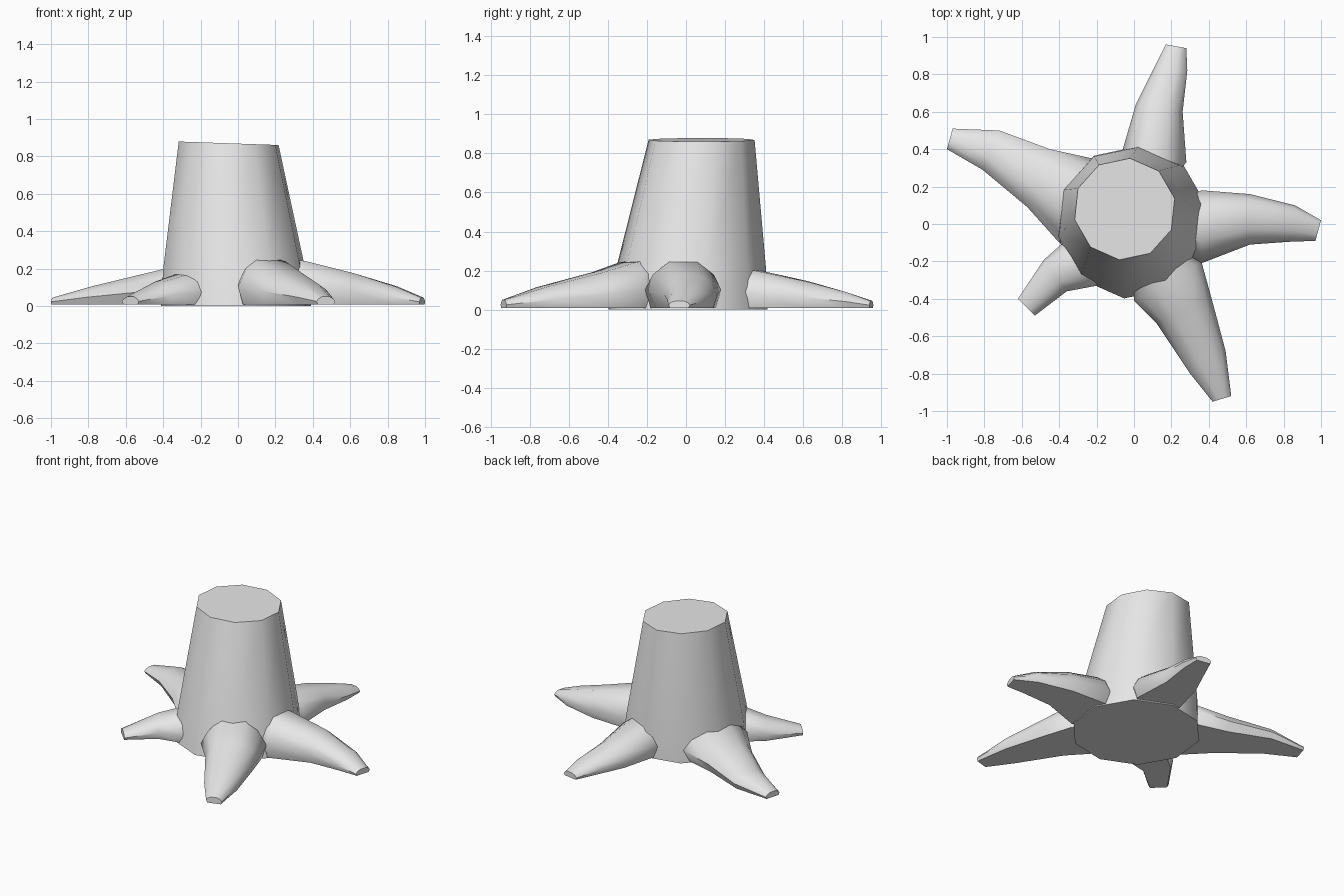
import bpy
import bmesh
from math import cos, sin, radians, tau
from mathutils import Vector

cube = bpy.data.objects.get("Cube")
if cube:
    bpy.data.objects.remove(cube, do_unlink=True)

# One plain grey for the whole stump
grey = bpy.data.materials.new("light_grey")
grey.use_nodes = True
grey.diffuse_color = (0.8, 0.8, 0.8, 1)
for node in grey.node_tree.nodes:
    if node.type == 'BSDF_PRINCIPLED':
        node.inputs["Base Color"].default_value = (0.8, 0.8, 0.8, 1)


def loft(name, rings):
    """Skin a list of equal point rings and cap both ends."""
    bm = bmesh.new()
    loops = [[bm.verts.new(point) for point in ring] for ring in rings]
    for lower, upper in zip(loops, loops[1:]):
        count = len(lower)
        for i in range(count):
            j = (i + 1) % count
            bm.faces.new((lower[i], lower[j], upper[j], upper[i]))
    bm.faces.new(loops[0])
    bm.faces.new(loops[-1])
    bmesh.ops.recalc_face_normals(bm, faces=bm.faces)
    mesh = bpy.data.meshes.new(name)
    bm.to_mesh(mesh)
    bm.free()
    mesh.materials.append(grey)
    obj = bpy.data.objects.new(name, mesh)
    bpy.context.collection.objects.link(obj)
    bpy.ops.object.select_all(action='DESELECT')
    obj.select_set(True)
    bpy.context.view_layer.objects.active = obj
    bpy.ops.object.shade_smooth_by_angle(angle=radians(48))
    return obj


# Trunk: leaning ten-sided taper with a slightly sloping cut top
def trunk_ring(x, y, z, radius, slope=0):
    ring = []
    for i in range(10):
        a = radians(84) + tau * i / 10
        dx, dy = radius * cos(a), radius * sin(a)
        ring.append((x + dx, y + dy, z + slope * dx))
    return ring


loft("trunk", [
    trunk_ring(-0.01, 0.01, 0, 0.41),
    trunk_ring(-0.02, 0.025, 0.2, 0.388),
    trunk_ring(-0.05, 0.08, 0.87, 0.273, -0.035),
])

# Root cross-section: flat underside, rounded top (half width, height)
half = [(0.85, 0), (1, 0.4), (0.8, 0.74), (0.4, 1)]
section = half + [(-u, v) for u, v in reversed(half)]
GROUND = 0.008


def root_ring(left, right, height):
    middle = (left + right) / 2
    across = (left - right) / 2
    ring = []
    for u, v in section:
        p = middle + across * u
        ring.append((p.x, p.y, GROUND + v * (height - GROUND)))
    return ring


def root(name, stations):
    """Stations: left edge x, y, right edge x, y, height, from trunk to tip."""
    rings = []
    for lx, ly, rx, ry, height in stations:
        left, right = Vector((lx, ly)), Vector((rx, ry))
        if not rings:  # bury the inner end in the trunk
            rings.append(root_ring(left * 0.6, right * 0.6, height * 1.1))
        rings.append(root_ring(left, right, height))
    loft(name, rings)


root("left_root", [
    (0.36, 0.18, 0.36, -0.21, 0.24),
    (0.62, 0.16, 0.62, -0.11, 0.175),
    (0.86, 0.1, 0.83, -0.095, 0.105),
    (1, 0.02, 0.97, -0.09, 0.045),
])
root("front_left_root", [
    (0.36, -0.2, 0, -0.41, 0.24),
    (0.41, -0.38, 0.12, -0.53, 0.19),
    (0.49, -0.68, 0.3, -0.8, 0.115),
    (0.52, -0.92, 0.42, -0.95, 0.05),
])
root("front_right_root", [
    (-0.2, -0.33, -0.39, -0.11, 0.17),
    (-0.36, -0.36, -0.48, -0.19, 0.13),
    (-0.53, -0.49, -0.62, -0.4, 0.05),
])
root("back_right_root", [
    (-0.4, -0.1, -0.22, 0.35, 0.21),
    (-0.57, 0.09, -0.45, 0.4, 0.165),
    (-0.81, 0.29, -0.72, 0.5, 0.105),
    (-1, 0.4, -0.97, 0.51, 0.045),
])
root("back_root", [
    (-0.06, 0.4, 0.28, 0.33, 0.2),
    (0.01, 0.64, 0.26, 0.6, 0.145),
    (0.1, 0.82, 0.285, 0.82, 0.09),
    (0.17, 0.96, 0.28, 0.94, 0.045),
])
